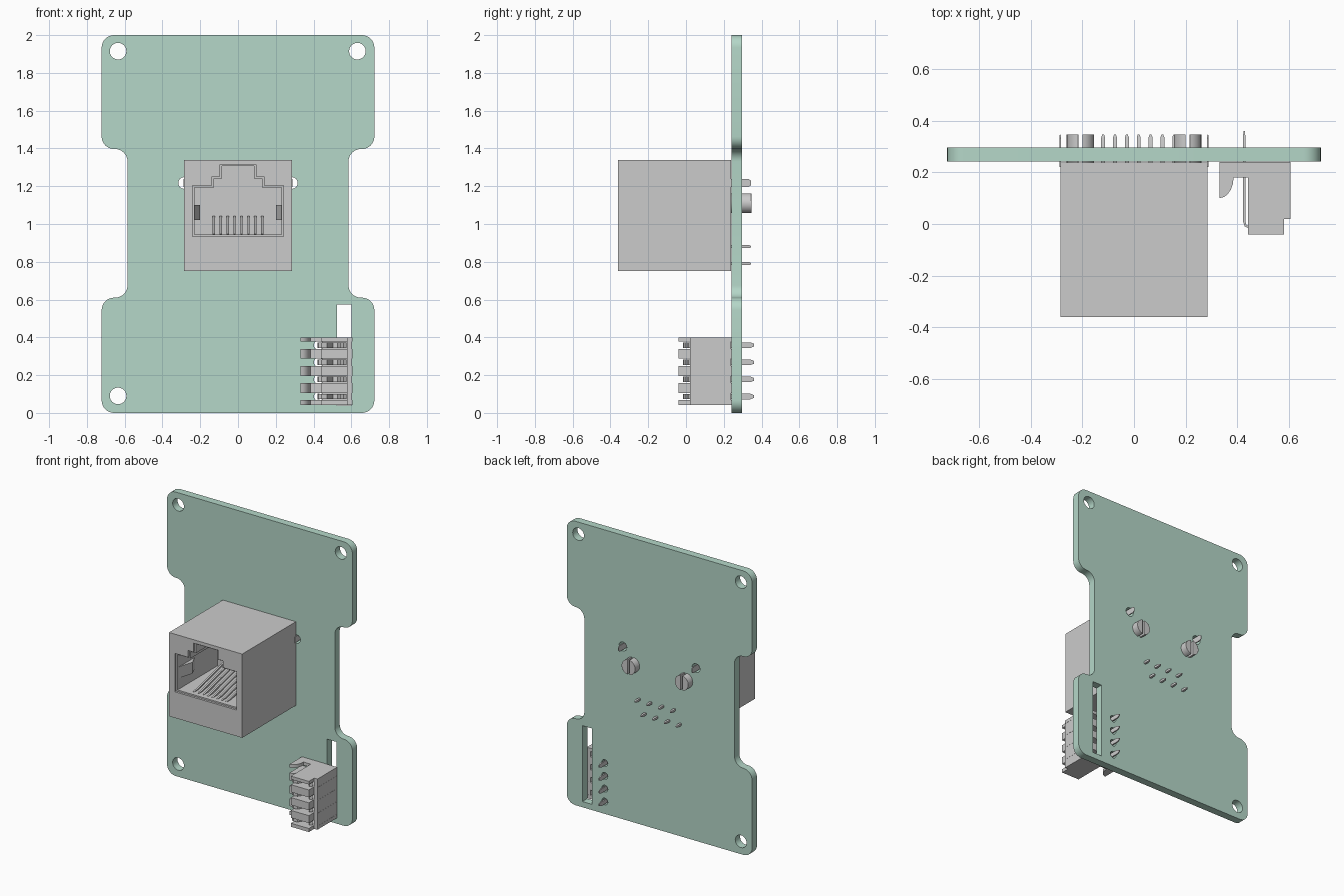
import bpy, bmesh, math
from math import sin, cos, pi
from mathutils import Matrix, Vector

if "Cube" in bpy.data.objects:
    bpy.data.objects.remove(bpy.data.objects["Cube"])

AXES = {  # columns: where profile u, profile v and the extrusion go
    'X': Matrix(((0, 0, 1, 0), (1, 0, 0, 0), (0, 1, 0, 0), (0, 0, 0, 1))),
    'Y': Matrix(((1, 0, 0, 0), (0, 0, 1, 0), (0, 1, 0, 0), (0, 0, 0, 1))),
    'Z': Matrix.Identity(4)}


def add_mesh(name, mesh):
    obj = bpy.data.objects.new(name, mesh)
    bpy.context.collection.objects.link(obj)
    return obj


def extrude(name, loops, lo, hi, axis='Y'):
    """Extrude a flat outline (first loop) with holes (other loops)."""
    cu = bpy.data.curves.new(name, 'CURVE')
    cu.dimensions, cu.fill_mode = '2D', 'BOTH'
    cu.extrude = (hi - lo) / 2
    for loop in loops:
        sp = cu.splines.new('POLY')
        sp.points.add(len(loop) - 1)
        for p, (u, v) in zip(sp.points, loop):
            p.co = (u, v, 0, 1)
        sp.use_cyclic_u = True
    tmp = add_mesh(name + "_curve", cu)
    dg = bpy.context.evaluated_depsgraph_get()
    mesh = bpy.data.meshes.new_from_object(tmp.evaluated_get(dg))
    bpy.data.objects.remove(tmp)
    bm = bmesh.new()
    bm.from_mesh(mesh)
    bm.transform(AXES[axis] @ Matrix.Translation((0, 0, (lo + hi) / 2)))
    bmesh.ops.remove_doubles(bm, verts=bm.verts, dist=1e-5)
    bmesh.ops.recalc_face_normals(bm, faces=bm.faces)
    bm.to_mesh(mesh)
    bm.free()
    mesh.name = name
    return add_mesh(name, mesh)


def rect(u0, u1, v0, v1):
    return [(u0, v0), (u1, v0), (u1, v1), (u0, v1)]


def circle(u, v, r, n=24):
    return [(u + r * cos(2 * pi * i / n), v + r * sin(2 * pi * i / n)) for i in range(n)]


def rounded(points, r, n=8):
    """Round every right-angled corner of an outline."""
    out = []
    pts = [Vector(p) for p in points]
    for i, p in enumerate(pts):
        a = (pts[i - 1] - p).normalized()
        b = (pts[(i + 1) % len(pts)] - p).normalized()
        c = p + (a + b) * r
        for k in range(n + 1):
            t = pi / 2 * k / n
            out.append(tuple(c - b * r * cos(t) - a * r * sin(t)))
    return out


def ribbon(path, t):
    """Outline of a bent strip of thickness t."""
    pts = [Vector(p) for p in path]
    left, right = [], []
    for i, p in enumerate(pts):
        d = (pts[min(i + 1, len(pts) - 1)] - pts[max(i - 1, 0)]).normalized()
        n = Vector((-d.y, d.x)) * t / 2
        left.append(tuple(p + n))
        right.append(tuple(p - n))
    return left + right[::-1]


def pin(name, x, z, y0, y1, wx, wz, tip=0.02):
    """Square pin along y with a tapered tip."""
    bm = bmesh.new()
    rings = []
    for y, s in ((y0, 1), (y1 - tip, 1), (y1, 0.5)):
        rings.append([bm.verts.new((x + a * wx / 2 * s, y, z + b * wz / 2 * s))
                      for a, b in ((-1, -1), (1, -1), (1, 1), (-1, 1))])
    for r, q in zip(rings, rings[1:]):
        for i in range(4):
            bm.faces.new((r[i], r[i - 1], q[i - 1], q[i]))
    bm.faces.new(rings[0])
    bm.faces.new(rings[-1])
    bmesh.ops.recalc_face_normals(bm, faces=bm.faces)
    mesh = bpy.data.meshes.new(name)
    bm.to_mesh(mesh)
    bm.free()
    return add_mesh(name, mesh)


PIN_Z = [0.087 + 0.0905 * i for i in range(4)]

# Circuit board with waist, mounting holes and slot
W, N = 0.722, 0.585
outline = rounded([(-W, 0), (W, 0), (W, 0.61), (N, 0.61), (N, 1.397), (W, 1.397),
                   (W, 2), (-W, 2), (-W, 1.397), (-N, 1.397), (-N, 0.61), (-W, 0.61)], 0.066)
holes = [circle(x, z, 0.044) for x, z in ((-0.635, 1.915), (0.632, 1.915), (-0.635, 0.09))]
holes += [circle(s * 0.285, 1.217, 0.031) for s in (-1, 1)]
holes += [circle(0.426, z, 0.024, 16) for z in PIN_Z]
holes.append(rect(0.525, 0.60, 0.04, 0.575))
board = extrude("circuit_board", [outline] + holes, 0.242, 0.296)
mat = bpy.data.materials.new("board_green")
mat.diffuse_color = (0.46, 0.68, 0.58, 1)
mat.use_nodes = True
mat.node_tree.nodes["Principled BSDF"].inputs["Base Color"].default_value = mat.diffuse_color
board.data.materials.append(mat)


# Network jack: thin front frame, hollow body, solid rear
def opening(d):
    half = [(0.24 - d, 0.934 + d), (0.24 - d, 1.204 - d), (0.137 - d, 1.204 - d),
            (0.137 - d, 1.252 - d), (0.096 - d, 1.252 - d), (0.096 - d, 1.316 - d)]
    return half + [(-x, z) for x, z in reversed(half)]


shell = rect(-0.285, 0.285, 0.75, 1.34)
extrude("jack_front_frame", [shell, opening(0)], -0.36, -0.345)
extrude("jack_body", [shell, opening(0.01)], -0.345, 0.10)
extrude("jack_rear", [shell], 0.10, 0.238)

# Spring contacts inside the jack
for i in range(8):
    x = -0.128 + 0.0366 * i
    extrude("jack_contact", [ribbon([(-0.31, 0.94), (-0.27, 0.948), (0.10, 1.037)], 0.012)],
            x - 0.006, x + 0.006, 'X')

for s in (-1, 1):
    # Side grounding springs
    extrude("jack_side_spring", [[(s * 0.235, -0.345), (s * 0.20, -0.22), (s * 0.235, -0.14)]],
            1.02, 1.10, 'Z')
    # Shield tabs through the board
    pin("shield_tab", s * 0.285, 1.217, 0.22, 0.345, 0.007, 0.042, 0.012)
    # Split locating pegs
    for h in (-1, 1):
        a0 = 0.15
        half = [(s * 0.207 + h * 0.053 * sin(a0 + (pi - 2 * a0) * k / 14),
                 1.11 + 0.053 * cos(a0 + (pi - 2 * a0) * k / 14)) for k in range(15)]
        peg = extrude("locating_peg", [half], 0.22, 0.346)
        bev = peg.modifiers.new("edge", 'BEVEL')
        bev.width, bev.segments = 0.006, 2
        bev.limit_method, bev.angle_limit = 'ANGLE', math.radians(50)

# Jack solder pins in two staggered rows
for i in range(8):
    pin("jack_pin", -0.165 + 0.0458 * i, 0.88 if i % 2 else 0.79, 0.22, 0.345, 0.015, 0.015, 0.01)

# Side header: ribs with a curved horn, open slots between them
horn = [(0.33 + 0.055 * sin(t * pi / 10), 0.18 - 0.08 * cos(t * pi / 10)) for t in range(6)]
rib = [(0.605, 0.24), (0.33, 0.24)] + horn + [(0.44, 0.18), (0.44, -0.04),
                                              (0.58, -0.04), (0.58, 0.02), (0.605, 0.02)]
edges = [0.043] + [z + d for z in PIN_Z for d in (-0.019, 0.019)] + [0.40]
for lo, hi in zip(edges[::2], edges[1::2]):
    extrude("header_rib", [rib], lo, hi, 'Z')
extrude("header_side_wall", [rect(0.578, 0.604, 0.02, 0.239)], 0.044, 0.399, 'Z')
extrude("header_web", [rect(0.445, 0.60, 0.12, 0.16)], 0.044, 0.399, 'Z')

# Header contacts and solder tails
path = [(0.426, 0.26), (0.426, 0.01), (0.431, -0.006), (0.443, -0.012), (0.468, -0.006),
        (0.485, 0.02), (0.50, 0.10), (0.53, 0.10), (0.545, 0.02), (0.56, 0.0), (0.572, 0.01)]
for z in PIN_Z:
    extrude("header_contact", [ribbon(path, 0.009)], z - 0.014, z + 0.014, 'Z')
    pin("header_tail", 0.426, z, 0.25, 0.36, 0.009, 0.03)

# Smooth the rounded edges only
for o in bpy.context.scene.objects:
    o.select_set(True)
bpy.context.view_layer.objects.active = board
bpy.ops.object.shade_smooth_by_angle(angle=math.radians(30))
